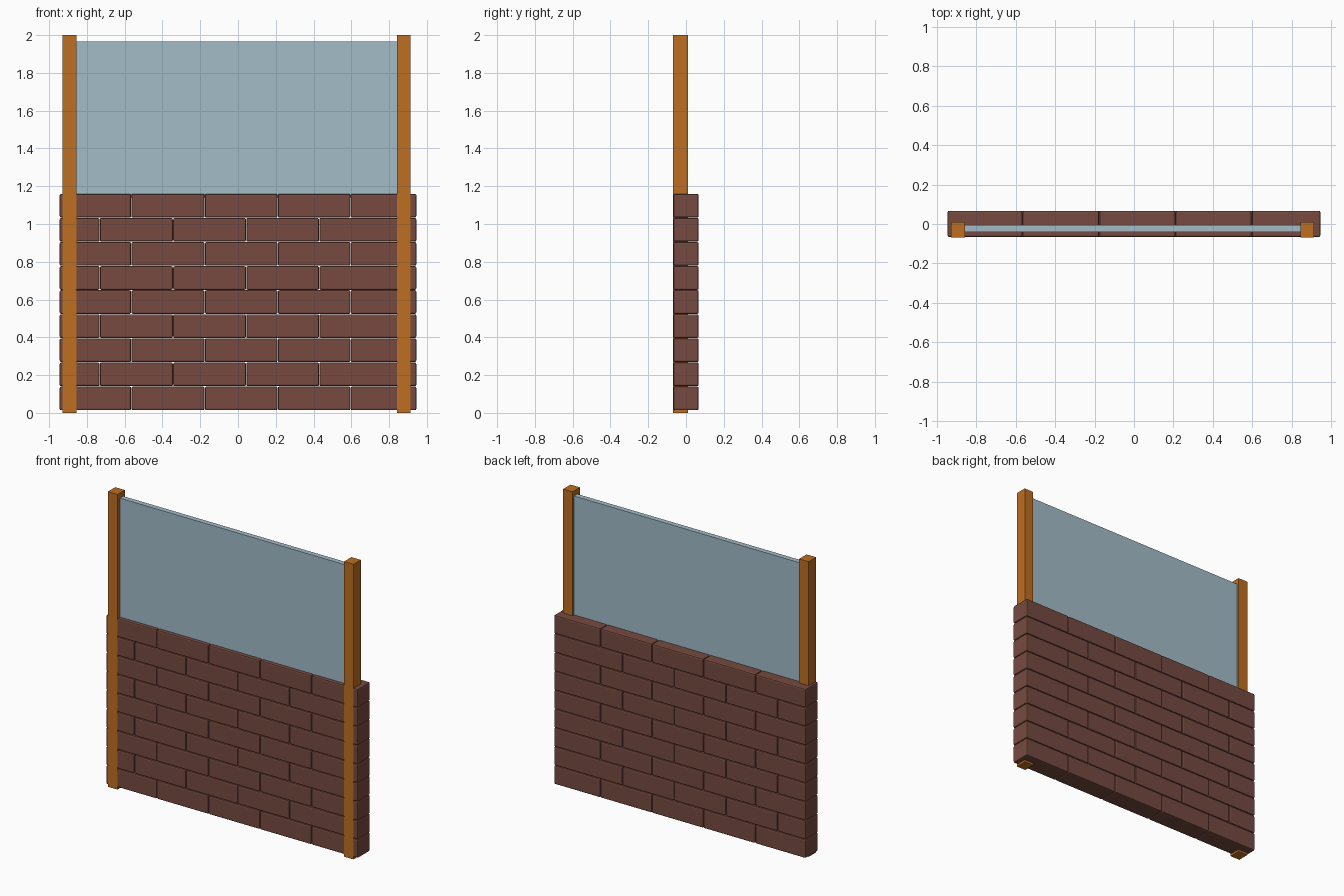
import bpy

if "Cube" in bpy.data.objects:
    bpy.data.objects.remove(bpy.data.objects["Cube"])


def material(name, rgb):
    lin = [((c / 255 + 0.055) / 1.055) ** 2.4 for c in rgb]
    m = bpy.data.materials.new(name)
    m.diffuse_color = (*lin, 1)
    m.use_nodes = True
    m.node_tree.nodes["Principled BSDF"].inputs["Base Color"].default_value = m.diffuse_color
    return m


BRICK = material("brick_brown", (118, 74, 64))
WOOD = material("orange_wood", (190, 110, 33))
GLASS = material("pale_blue_glass", (163, 188, 200))


def box(name, lo, hi, mat, bevel=0):
    """Axis-aligned box between two corners, optionally bevelled."""
    bpy.ops.mesh.primitive_cube_add(
        size=1, location=[(a + b) / 2 for a, b in zip(lo, hi)])
    ob = bpy.context.object
    ob.name = name
    ob.scale = [b - a for a, b in zip(lo, hi)]
    bpy.ops.object.transform_apply(location=False, rotation=False, scale=True)
    ob.data.materials.append(mat)
    if bevel:
        mod = ob.modifiers.new("bevel", 'BEVEL')
        mod.width = bevel
        mod.segments = 2
    return ob


# Brick wall: nine courses with alternating joints
Z0, PITCH, GAP = 0.013, 0.1275, 0.001
COURSES = [(-0.945, -0.565, -0.176, 0.21, 0.596, 0.945),
           (-0.945, -0.732, -0.344, 0.043, 0.43, 0.945)]
for row in range(9):
    joints = COURSES[row % 2]
    z = Z0 + row * PITCH
    for i, (a, b) in enumerate(zip(joints, joints[1:])):
        box(f"brick_{row}_{i}", (a + GAP, -0.066, z + GAP),
            (b - GAP, 0.067, z + PITCH - GAP), BRICK, 0.008)

# Wooden posts, set into the front of the wall
box("left_post", (-0.928, -0.068, 0), (-0.856, 0.011, 2), WOOD)
box("right_post", (0.843, -0.068, 0), (0.913, 0.011, 2), WOOD)

# Glass panel between the posts
box("glass_panel", (-0.858, -0.041, 1.14), (0.845, -0.006, 1.965), GLASS)
